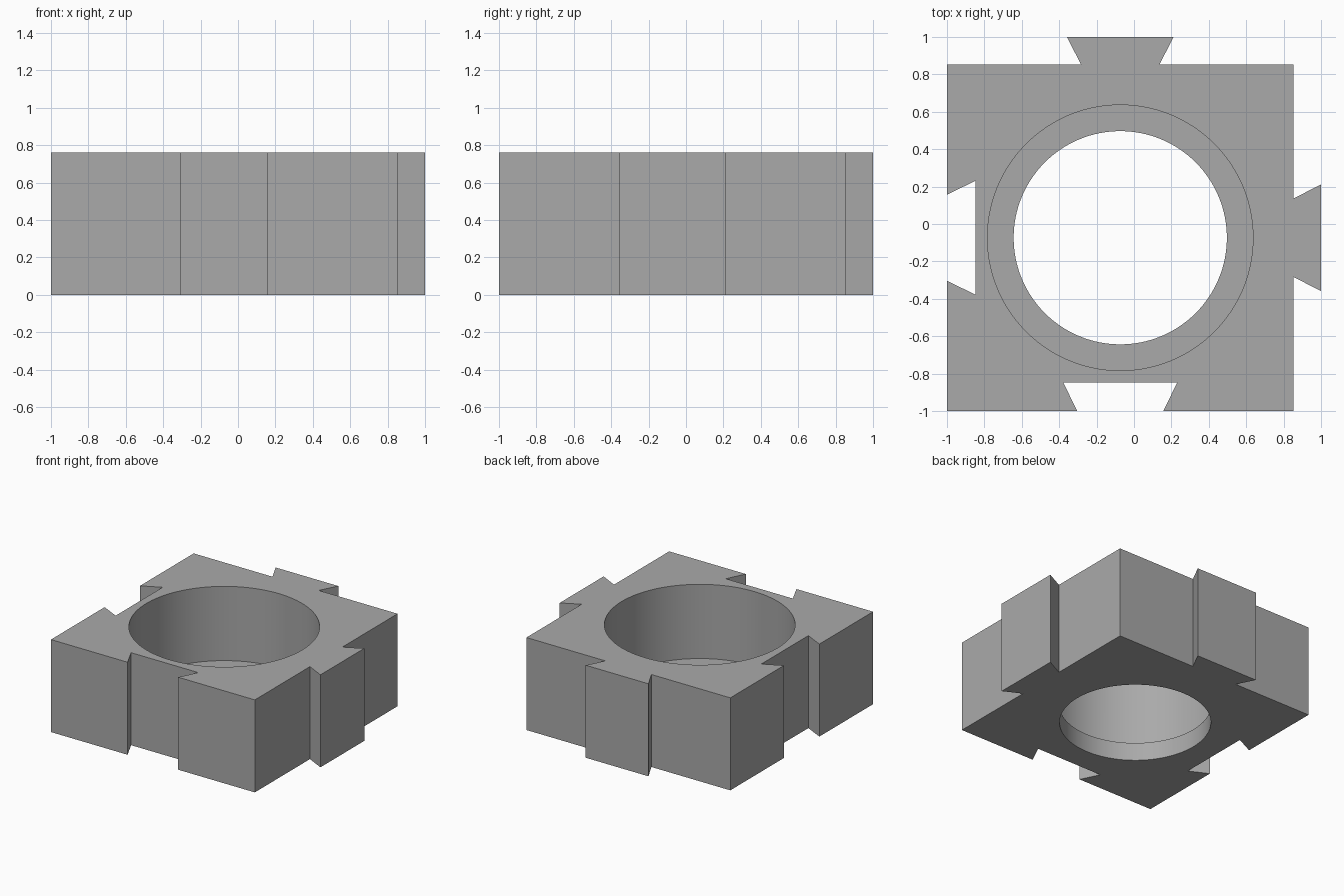
import bpy
import bmesh
from mathutils import Matrix, Vector

cube = bpy.data.objects.get("Cube")
if cube:
    bpy.data.objects.remove(cube, do_unlink=True)

HEIGHT = 0.76
HALF = 0.9265                         # half the square body
CENTRE = Vector((-0.0735, -0.0735, 0))
TAB, SLOT = 0.147, 0.153              # dovetail depths
LEDGE = 0.15                          # height of the step in the bore

grey = bpy.data.materials.new("plain_grey")
grey.use_nodes = True
colour = (0.4, 0.4, 0.4, 1)
grey.diffuse_color = colour
grey.node_tree.nodes["Principled BSDF"].inputs["Base Color"].default_value = colour


def side(angle, near, far, depth):
    """One body side, corner first, with a dovetail out (+) or in (-)."""
    pts = [(HALF, -HALF), (HALF, -near), (HALF + depth, -far),
           (HALF + depth, far), (HALF, near)]
    turn = Matrix.Rotation(angle, 3, 'Z')
    return [turn @ Vector((x, y, 0)) + CENTRE for x, y in pts]


def bore(name, radius, bottom, top):
    """Round cutter from bottom to top."""
    bpy.ops.mesh.primitive_cylinder_add(
        vertices=128, radius=radius, depth=top - bottom,
        location=CENTRE + Vector((0, 0, (top + bottom) / 2)))
    cutter = bpy.context.object
    cutter.name = name
    cutter.hide_render = True
    return cutter


# Dovetailed outline: tabs on the left and back, slots on the right and front
quarter = 1.5707963
outline = []
for i in range(4):
    if i < 2:
        outline += side(i * quarter, 0.21, 0.285, TAB)
    else:
        outline += side(i * quarter, 0.23, 0.305, -SLOT)

# Block
bm = bmesh.new()
base = bm.faces.new([bm.verts.new(p) for p in outline])
walls = bmesh.ops.extrude_face_region(bm, geom=[base])["geom"]
bmesh.ops.translate(bm, vec=(0, 0, HEIGHT),
                    verts=[v for v in walls if isinstance(v, bmesh.types.BMVert)])
bmesh.ops.recalc_face_normals(bm, faces=bm.faces)
mesh = bpy.data.meshes.new("interlocking_block")
bm.to_mesh(mesh)
bm.free()
mesh.materials.append(grey)
block = bpy.data.objects.new("interlocking_block", mesh)
bpy.context.collection.objects.link(block)

# Stepped bore: wide from above, narrow through the floor
cutters = [bore("wide_bore_cutter", 0.71, LEDGE, HEIGHT + 0.2),
           bore("narrow_bore_cutter", 0.57, -0.2, LEDGE + 0.2)]
for cutter in cutters:
    cutter.data.materials.append(grey)
    cut = block.modifiers.new(cutter.name, 'BOOLEAN')
    cut.operation = 'DIFFERENCE'
    cut.solver = 'EXACT'
    cut.object = cutter

# Apply the cuts and smooth the bore walls
bpy.ops.object.select_all(action='DESELECT')
block.select_set(True)
bpy.context.view_layer.objects.active = block
for cutter in cutters:
    bpy.ops.object.modifier_apply(modifier=cutter.name)
for cutter in cutters:
    bpy.data.objects.remove(cutter, do_unlink=True)
bpy.ops.object.shade_smooth_by_angle(angle=0.5)
